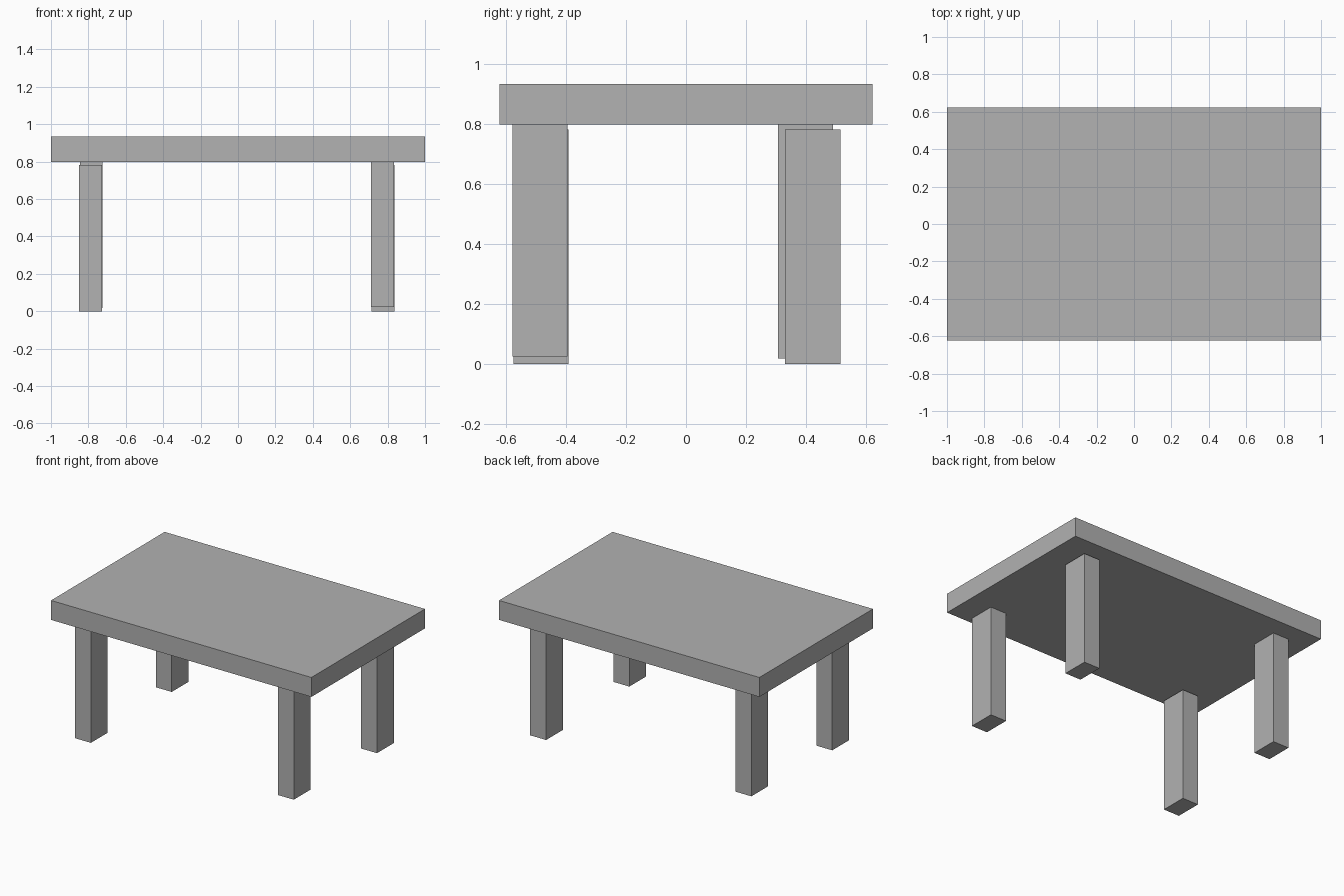
import bpy
import bmesh
from mathutils import Matrix

cube = bpy.data.objects.get("Cube")
if cube:
    bpy.data.objects.remove(cube, do_unlink=True)

GREY = (0.445, 0.445, 0.445, 1.0)
grey = bpy.data.materials.new("plain_grey")
grey.use_nodes = True
grey.diffuse_color = GREY
grey.node_tree.nodes["Principled BSDF"].inputs["Base Color"].default_value = GREY


def box(name, size, low_corner):
    """Box placed by its lowest x, y, z corner."""
    centre = [c + s / 2 for c, s in zip(low_corner, size)]
    bm = bmesh.new()
    bmesh.ops.create_cube(bm, size=1.0, matrix=Matrix.Translation(centre) @ Matrix.Diagonal((*size, 1)))
    mesh = bpy.data.meshes.new(name)
    bm.to_mesh(mesh)
    bm.free()
    mesh.materials.append(grey)
    obj = bpy.data.objects.new(name, mesh)
    bpy.context.scene.collection.objects.link(obj)
    return obj


# Table top
box("table_top", (2.0, 1.246, 0.135), (-1.0, -0.623, 0.799))

# Four equal legs, each set slightly unevenly
LEG_SIZE = (0.122, 0.184, 0.782)
leg_corners = {
    "front_right_leg": (-0.849, -0.576, 0.0),
    "front_left_leg": (0.712, -0.579, 0.024),
    "back_right_leg": (-0.846, 0.307, 0.017),
    "back_left_leg": (0.714, 0.331, 0.0),
}
for name, corner in leg_corners.items():
    box(name, LEG_SIZE, corner)
